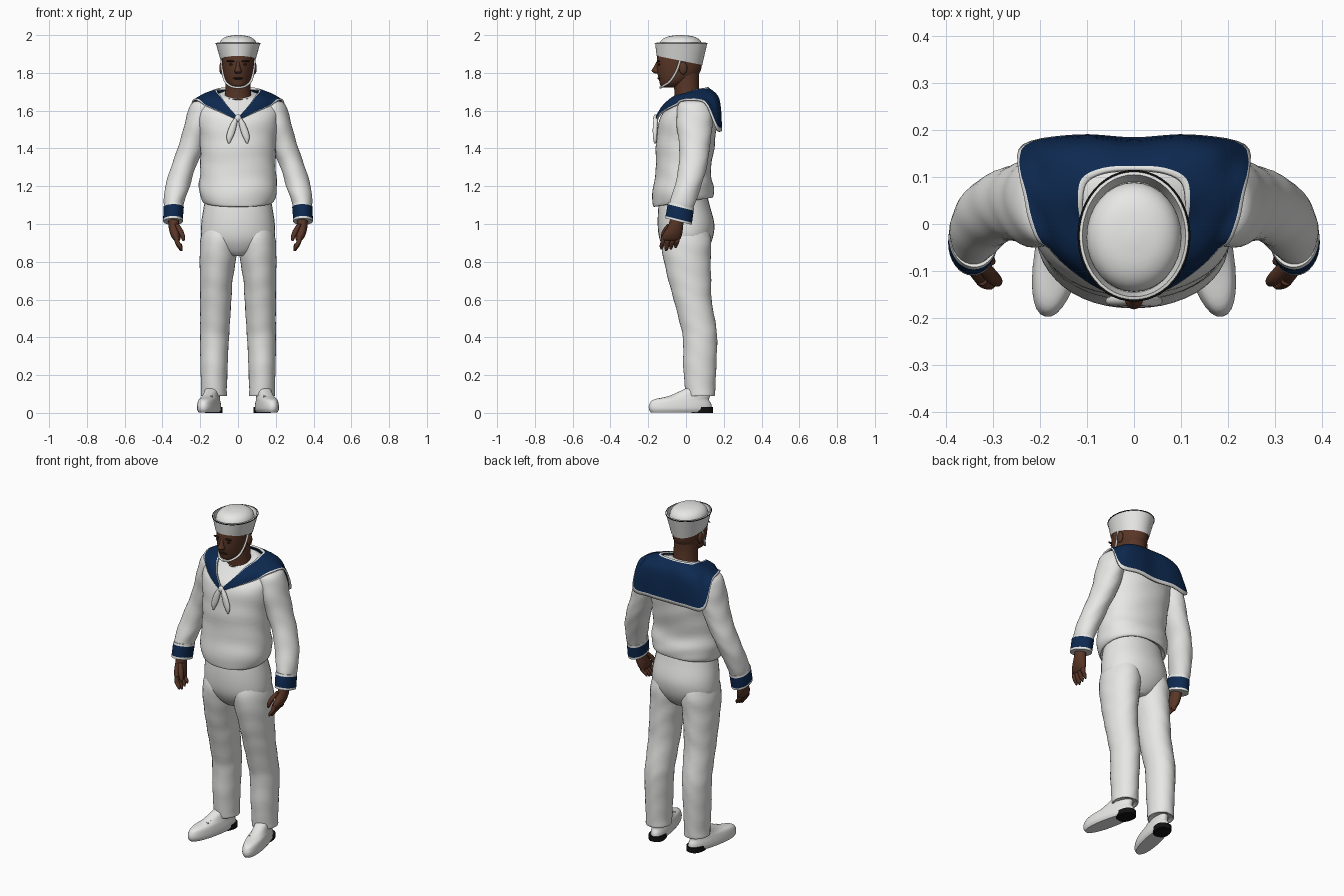
import bpy, bmesh, math
from mathutils import Vector
from mathutils.bvhtree import BVHTree

if "Cube" in bpy.data.objects:
    bpy.data.objects.remove(bpy.data.objects["Cube"])

made = []


def material(name, colour):
    m = bpy.data.materials.new(name)
    m.use_nodes = True
    rgba = (*colour, 1)
    m.diffuse_color = rgba
    m.node_tree.nodes["Principled BSDF"].inputs["Base Color"].default_value = rgba
    return m


WHITE = material("white_cloth", (.8, .8, .79))
NAVY = material("navy_cloth", (.004, .022, .08))
SKIN = material("brown_skin", (.1, .037, .02))
DARK = material("dark_brown_hair", (.025, .011, .008))
BLACK = material("black_rubber", (.006, .006, .006))


def spline(points, steps):
    """Smooth path through points of any dimension."""
    pts = [Vector(p) for p in points]
    out = []
    for i in range(len(pts) - 1):
        a, b, c, d = pts[max(i - 1, 0)], pts[i], pts[i + 1], pts[min(i + 2, len(pts) - 1)]
        for k in range(steps):
            t = k / steps
            out.append(b + (c - a) * (t / 2)
                       + (a * 2 - b * 5 + c * 4 - d) * (t * t / 2)
                       + (b * 3 - a - c * 3 + d) * (t ** 3 / 2))
    return out + [pts[-1]]


def grid(name, rows, mats, row_mats=None, closed=True):
    """Skin a list of point rows; closed rows become capped tubes."""
    bm = bmesh.new()
    vs = [[bm.verts.new(p) for p in row] for row in rows]
    n = len(vs[0])
    for r in range(len(vs) - 1):
        for i in range(n if closed else n - 1):
            j = (i + 1) % n
            f = bm.faces.new((vs[r][i], vs[r][j], vs[r + 1][j], vs[r + 1][i]))
            f.material_index = row_mats[r] if row_mats else 0
    if closed:
        bm.faces.new(vs[0])
        bm.faces.new(vs[-1])
    bmesh.ops.recalc_face_normals(bm, faces=bm.faces)
    mesh = bpy.data.meshes.new(name)
    bm.to_mesh(mesh)
    bm.free()
    for m in mats:
        mesh.materials.append(m)
    ob = bpy.data.objects.new(name, mesh)
    bpy.context.collection.objects.link(ob)
    made.append(ob)
    return ob


def loft(name, rings, mats, side=1, n=32, steps=4, power=1, fold=0, row_mats=None):
    """Rings are x, y, z, x radius, y radius and an optional tilt in y."""
    rings = [tuple(r) + (0,) * (6 - len(r)) for r in rings]
    rows = []
    for x, y, z, rx, ry, tilt in spline(rings, steps):
        row = []
        for i in range(n):
            a = math.tau * i / n
            c, s = math.cos(a), math.sin(a)
            f = 1 + fold * math.sin(55 * z + 2 * math.sin(2 * a) + 2 * c)
            dx = math.copysign(abs(c) ** power, c) * rx * f
            dy = math.copysign(abs(s) ** power, s) * ry * f
            row.append((side * (x + dx), y + dy, z + tilt * dy))
        rows.append(row)
    return grid(name, rows, mats, row_mats)


def ball(name, centre, size, mat):
    x, y, z = centre
    rx, ry, rz = size
    rings = []
    for k in range(9):
        a = math.pi * (k / 8 - .5)
        c = max(math.cos(a), .02)
        rings.append((x, y, z + rz * math.sin(a), rx * c, ry * c))
    return loft(name, rings, [mat], n=16, steps=1)


def tube(name, points, radius, mat, cyclic=False):
    cu = bpy.data.curves.new(name, "CURVE")
    cu.dimensions = "3D"
    cu.bevel_depth = radius
    cu.bevel_resolution = 2
    cu.use_fill_caps = True
    sp = cu.splines.new("POLY")
    sp.points.add(len(points) - 1)
    for p, co in zip(sp.points, points):
        p.co = (*co, 1)
    sp.use_cyclic_u = cyclic
    cu.materials.append(mat)
    ob = bpy.data.objects.new(name, cu)
    bpy.context.collection.objects.link(ob)


# Blouse body and trouser seat
blouse = loft("blouse", [
    (0, -.01, 1.14, .16, .12, .15), (0, -.015, 1.115, .18, .155, .16),
    (0, -.015, 1.14, .198, .163, .13), (0, -.015, 1.2, .207, .16, .05),
    (0, -.015, 1.28, .2, .145), (0, -.005, 1.4, .2, .155), (0, .005, 1.5, .21, .155),
    (0, .015, 1.57, .22, .15), (0, .035, 1.62, .215, .125), (0, .045, 1.66, .18, .1),
    (0, .03, 1.68, .12, .09, .2), (0, .02, 1.69, .085, .075, .3)],
    [WHITE], n=48, power=.92, fold=.01)
loft("trouser_seat", [
    (0, 0, .83, .05, .08), (0, 0, .86, .13, .11), (0, 0, .92, .19, .14),
    (0, 0, 1, .195, .15), (0, -.01, 1.1, .18, .135), (0, -.01, 1.16, .17, .12)],
    [WHITE], power=.95)

# Limbs, one pass per side
sleeves = []
for side, label in ((1, "left_"), (-1, "right_")):
    sleeves.append(loft(label + "sleeve", [
        (.17, .045, 1.655, .03, .04), (.185, .045, 1.64, .06, .08), (.2, .045, 1.58, .07, .095),
        (.22, .045, 1.5, .07, .092), (.25, .045, 1.4, .07, .08), (.29, .035, 1.3, .065, .075),
        (.32, .01, 1.2, .065, .07), (.34, -.02, 1.11, .053, .065, -.2),
        (.34, -.03, 1.07, .045, .06, -.2)], [WHITE], side, fold=.018))
    loft(label + "cuff", [
        (.34, -.025, 1.1, .04, .05, -.25), (.34, -.025, 1.1, .052, .067, -.25),
        (.341, -.028, 1.088, .054, .069, -.25), (.344, -.038, 1.025, .052, .07, -.25),
        (.344, -.04, 1.013, .052, .07, -.25), (.344, -.04, 1.013, .035, .05, -.25)],
        [WHITE, NAVY], side, steps=1, row_mats=[0, 0, 1, 0, 0])

    # Hand with curled fingers
    loft(label + "palm", [
        (.34, -.045, 1.04, .03, .036), (.34, -.055, .99, .028, .04), (.333, -.07, .95, .027, .05),
        (.325, -.08, .92, .02, .05), (.322, -.08, .91, .01, .03)], [SKIN], side, n=16)
    for i in range(4):
        y = -.118 + .025 * i
        drop = .008 * abs(i - 1)
        loft(label + "finger", [
            (.325, y, .935, .013, .013), (.322, y - .005, .905, .013, .013),
            (.308, y - .01, .875 + drop, .012, .012), (.3, y - .012, .857 + drop, .005, .005)],
            [SKIN], side, n=10)
    loft(label + "thumb", [
        (.325, -.085, 1, .012, .015), (.305, -.11, .965, .015, .016),
        (.292, -.122, .93, .012, .012), (.289, -.124, .91, .005, .005)], [SKIN], side, n=10)

    # Trouser leg
    loft(label + "trouser_leg", [
        (.09, 0, 1.03, .08, .1), (.098, 0, .92, .1, .133), (.106, .005, .82, .097, .125),
        (.115, .02, .7, .086, .113), (.118, .035, .6, .083, .1), (.122, .065, .46, .078, .094),
        (.125, .075, .38, .076, .09), (.127, .073, .25, .072, .088),
        (.127, .075, .13, .068, .08), (.127, .075, .09, .068, .077),
        (.127, .075, .095, .05, .06)], [WHITE], side, fold=.012)

    # Shoe, turned slightly outward
    shoe = loft(label + "shoe", [
        (0, 0, .003, .044, .16), (0, 0, .02, .052, .17), (0, 0, .045, .051, .168),
        (0, .005, .07, .046, .15), (0, .05, .09, .04, .11), (0, .09, .13, .035, .06)],
        [WHITE], power=.9)
    heel = loft(label + "shoe_heel", [
        (0, .118, 0, .045, .056), (0, .118, .03, .045, .056)], [BLACK], steps=1, power=.8)
    for ob in (shoe, heel):
        ob.location = (side * .153, -.03, 0)
        ob.rotation_euler.z = side * math.radians(12)
    for k in range(3):
        y, z = -.09 + .025 * k, .088 + .006 * k
        tube(label + "lace", [(side * (.135 + .02 * i), y + .005 * i, z - .003 * abs(i - 1))
                              for i in range(3)], .004, WHITE)

    # Neckerchief end
    loft(label + "neckerchief_end", [
        (.006, -.158, 1.57, .006, .01), (.022, -.162, 1.53, .017, .013),
        (.038, -.164, 1.48, .02, .012), (.046, -.164, 1.45, .014, .01),
        (.048, -.164, 1.425, .003, .004)], [WHITE], side, n=16)

    # Face features and chin strap
    ball(label + "ear", (side * .087, -.015, 1.825), (.012, .022, .034), SKIN)
    ball(label + "brow", (side * .036, -.146, 1.862), (.024, .008, .005), DARK)
    ball(label + "eye", (side * .035, -.141, 1.845), (.013, .007, .006), DARK)
    strap = spline([(side * .088, -.03, 1.87), (side * .083, -.05, 1.81),
                    (side * .068, -.085, 1.755), (side * .035, -.125, 1.728),
                    (0, -.136, 1.722)], 4)
    tube(label + "chin_strap", strap, .006, WHITE)
ball("neckerchief_knot", (0, -.16, 1.56), (.017, .014, .02), WHITE)

# Broad collar draped over the blouse and sleeves
verts, polys = [], []
for ob in [blouse] + sleeves:
    base = len(verts)
    verts += [v.co.copy() for v in ob.data.vertices]
    polys += [[base + i for i in p.vertices] for p in ob.data.polygons]
tree = BVHTree.FromPolygons(verts, polys)
core = Vector((0, .04, 1.45))


def drape(p):
    out = (p - core).normalized()
    hit = tree.ray_cast(core + out, -out)[0]
    reach = (hit - core).length + .011 if hit else 0
    return core + out * max(reach, (p - core).length)


half = [
    [(.006, -.155, 1.57), (.01, -.155, 1.565), (.015, -.155, 1.555)],
    [(.055, -.12, 1.625), (.07, -.125, 1.61), (.09, -.125, 1.59)],
    [(.09, -.06, 1.675), (.135, -.07, 1.655), (.17, -.06, 1.625)],
    [(.105, 0, 1.69), (.165, .01, 1.68), (.215, .01, 1.65)],
    [(.11, .05, 1.71), (.18, .08, 1.685), (.24, .1, 1.64)],
    [(.1, .09, 1.715), (.18, .15, 1.66), (.235, .165, 1.5)],
    [(.06, .11, 1.72), (.1, .172, 1.66), (.12, .186, 1.495)],
    [(0, .115, 1.72), (0, .165, 1.66), (0, .18, 1.49)]]
other = [[(-x, y, z) for x, y, z in st] for st in reversed(half[:-1])]
lines = [spline(edge, 5) for edge in zip(*(half + other))]
across = [spline(st, 6) for st in zip(*lines)]
rows = [[drape(p) for p in row] for row in zip(*across)]
last = len(rows) - 2
collar = grid("collar", rows, [NAVY, WHITE],
              [1 if r in (0, last) else 0 for r in range(last + 1)], closed=False)
thick = collar.modifiers.new("thickness", "SOLIDIFY")
thick.thickness = .01
thick.offset = 0

# Neck and head
loft("neck", [(0, .01, 1.64, .075, .068), (0, .005, 1.7, .068, .066),
              (0, 0, 1.76, .066, .068), (0, 0, 1.82, .065, .07)], [SKIN])
loft("head", [
    (0, -.09, 1.722, .02, .025), (0, -.08, 1.733, .045, .055), (0, -.057, 1.76, .066, .085),
    (0, -.04, 1.8, .078, .112), (0, -.035, 1.85, .085, .12), (0, -.03, 1.9, .086, .12),
    (0, -.03, 1.94, .07, .1)], [SKIN])
loft("nose", [
    (0, -.148, 1.86, .008, .008), (0, -.154, 1.83, .012, .018), (0, -.157, 1.81, .02, .025),
    (0, -.152, 1.797, .014, .012)], [SKIN], n=16)
ball("mouth", (0, -.14, 1.771), (.026, .012, .006), DARK)

# Round cap with upturned brim
loft("cap_brim", [
    (0, -.035, 1.88, .08, .1, -.2), (0, -.035, 1.866, .092, .121, -.2),
    (0, -.025, 1.958, .118, .138), (0, -.025, 1.96, .11, .13), (0, -.028, 1.915, .1, .118)],
    [WHITE], n=48, steps=1)
loft("cap_crown", [
    (0, -.028, 1.9, .098, .114), (0, -.028, 1.945, .101, .116), (0, -.028, 1.975, .088, .1),
    (0, -.028, 1.993, .058, .066), (0, -.028, 2, .012, .014)], [WHITE])
ring = [math.tau * i / 48 for i in range(48)]
tube("cap_edge_piping", [(.118 * math.cos(a), -.025 + .138 * math.sin(a), 1.957) for a in ring],
     .0025, BLACK, cyclic=True)

# Smooth shading with crisp folds
bpy.ops.object.select_all(action="DESELECT")
for ob in made:
    ob.select_set(True)
bpy.context.view_layer.objects.active = made[0]
bpy.ops.object.shade_smooth_by_angle(angle=math.radians(45))
